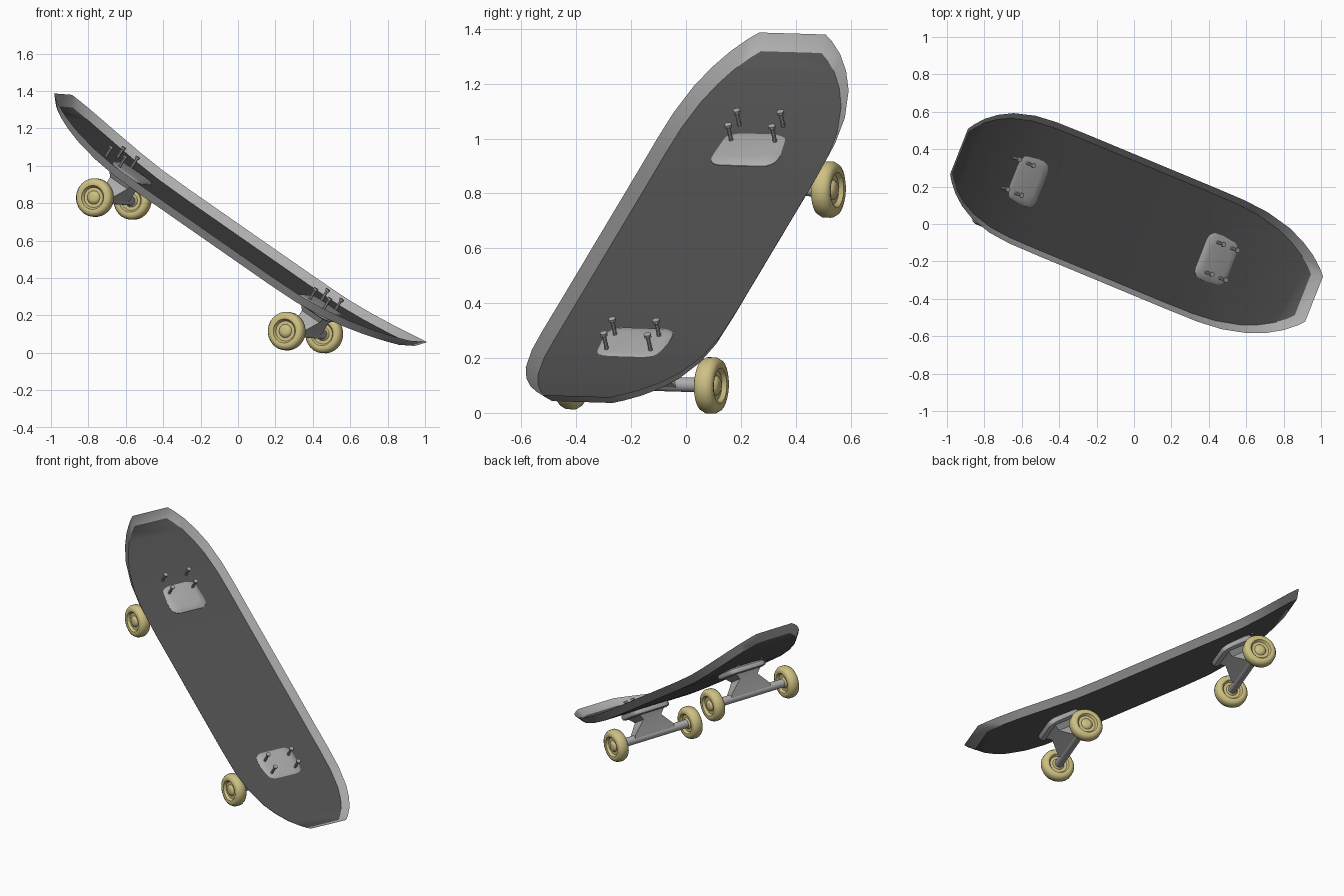
import bpy, bmesh, math
from mathutils import Matrix, Vector

cube = bpy.data.objects.get("Cube")
if cube:
    bpy.data.objects.remove(cube, do_unlink=True)

# Board frame: local x along the deck, y across it, z out of its top
along = Vector((0.777, -0.323, -0.541)).normalized()
up = along.cross(Vector((0.365, 0.931, -0.027))).normalized()
across = up.cross(along)
FRAME = Matrix.Translation((-0.062, 0.02, 0.612)) @ Matrix((along, across, up)).transposed().to_4x4()


def material(name, color):
    m = bpy.data.materials.new(name)
    m.use_nodes = True
    m.diffuse_color = (*color, 1)
    m.node_tree.nodes["Principled BSDF"].inputs["Base Color"].default_value = (*color, 1)
    return m


DARK = material("dark grey grip", (0.085, 0.085, 0.085))
GREY = material("light grey metal", (0.42, 0.42, 0.42))
CREAM = material("pale yellow rubber", (0.62, 0.53, 0.23))


def finish(name, bm, mats, smooth=True):
    mesh = bpy.data.meshes.new(name)
    bm.to_mesh(mesh)
    bm.free()
    obj = bpy.data.objects.new(name, mesh)
    bpy.context.collection.objects.link(obj)
    for m in mats:
        mesh.materials.append(m)
    obj.matrix_world = FRAME
    if smooth:
        bpy.ops.object.select_all(action='DESELECT')
        obj.select_set(True)
        bpy.context.view_layer.objects.active = obj
        bpy.ops.object.shade_smooth_by_angle(angle=math.radians(40))
    return obj


def loft(name, rings, mat):
    """Skin a list of closed rings and cap both ends."""
    bm = bmesh.new()
    rows = [[bm.verts.new(p) for p in ring] for ring in rings]
    n = len(rows[0])
    for a, b in zip(rows, rows[1:]):
        for i in range(n):
            j = (i + 1) % n
            bm.faces.new((a[i], a[j], b[j], b[i]))
    bm.faces.new(rows[0])
    bm.faces.new(rows[-1])
    bmesh.ops.recalc_face_normals(bm, faces=bm.faces)
    return finish(name, bm, [mat])


def lathe(name, profile, center, axis, mat, sides):
    """Turn (offset, radius) pairs around local axis 1 (across) or 2 (up)."""
    rings = []
    for offset, radius in profile:
        ring = []
        for k in range(sides):
            a = math.tau * k / sides
            c, s = radius * math.cos(a), radius * math.sin(a)
            p = (c, offset, s) if axis == 1 else (c, s, offset)
            ring.append(Vector(center) + Vector(p))
        rings.append(ring)
    return loft(name, rings, mat)


# Deck: open tray with a dark floor, upturned ends and a flared light rim
HALF = [(0.45, 0.35), (0.65, 0.348), (0.8, 0.336), (0.95, 0.303), (1.05, 0.262),
        (1.13, 0.215), (1.19, 0.165), (1.222, 0.13)]
STATIONS = [(-x, y) for x, y in reversed(HALF)] + HALF


def kick(x):
    return -0.012 + 0.095 * (max(abs(x) - 0.5, 0) / 0.68) ** 2


def build_deck():
    bm = bmesh.new()
    floor, rim = [], []
    for side in (1, -1):
        fx = [(x * 0.965, y * 0.91 * side) for x, y in STATIONS]
        floor.append([bm.verts.new((x + 0.008, y, kick(x))) for x, y in fx])
        rim.append([bm.verts.new((x + 0.008, y * side, kick(x * 0.98) + 0.048)) for x, y in STATIONS])
    for i in range(len(STATIONS) - 1):
        bm.faces.new((floor[1][i], floor[1][i + 1], floor[0][i + 1], floor[0][i]))
    loop_in = floor[0] + floor[1][::-1]
    loop_out = rim[0] + rim[1][::-1]
    n = len(loop_in)
    for i in range(n):
        j = (i + 1) % n
        f = bm.faces.new((loop_in[i], loop_in[j], loop_out[j], loop_out[i]))
        f.material_index = 1
    finish("deck", bm, [DARK, GREY])


build_deck()


def rectangle(x, hx, hy, z):
    return [(x + sx * hx, sy * hy, z) for sx, sy in ((-1, -1), (1, -1), (1, 1), (-1, 1))]


def rounded_ring(x, hx, hy, r, z, steps=4):
    ring = []
    for q, (sx, sy) in enumerate(((1, 1), (-1, 1), (-1, -1), (1, -1))):
        for k in range(steps + 1):
            a = (q + k / steps) * math.pi / 2
            ring.append((x + sx * (hx - r) + r * math.cos(a),
                         sy * (hy - r) + r * math.sin(a), z))
    return ring


# Wheel cross-section: rounded tread, recessed face, raised hub
FACE = [(0.034, 0.012), (0.033, 0.022), (0.026, 0.032), (0.02, 0.036), (0.02, 0.054),
        (0.035, 0.064), (0.038, 0.078), (0.031, 0.094), (0.015, 0.103)]
WHEEL = [(-o, r) for o, r in FACE] + FACE[::-1]
AXLE_Z = -0.175

for end, x, bolt_shift in (("upper", -0.66, -0.085), ("lower", 0.66, 0.0)):
    # Base plate with a softly domed top
    layers = ((0.1, -0.042), (0.112, -0.036), (0.115, -0.022), (0.112, -0.008), (0.1, 0.0), (0.07, 0.004))
    loft(end + "_base_plate",
         [rounded_ring(x, h, h + 0.018, 0.05, z) for h, z in layers], GREY)

    # Hanger flaring from the neck down to the axle
    loft(end + "_hanger", [rectangle(x, 0.08, 0.095, -0.035), rectangle(x, 0.06, 0.065, -0.075),
                           rectangle(x, 0.035, 0.14, -0.15), rectangle(x, 0.022, 0.15, -0.185)], GREY)
    lathe(end + "_axle", [(-0.25, 0.027), (0.25, 0.027)], (x, 0, AXLE_Z), 1, GREY, 16)

    for side, y in (("right", -0.274), ("left", 0.274)):
        lathe(f"{end}_{side}_wheel", WHEEL, (x, y, AXLE_Z), 1, CREAM, 28)

    # Bolts standing up through the deck
    for i, (sx, sy) in enumerate(((-1, -1), (1, -1), (1, 1), (-1, 1))):
        base = (x + bolt_shift + sx * 0.048, sy * 0.086, 0.0)
        lathe(f"{end}_bolt_{i + 1}", [(0.0, 0.008), (0.058, 0.008), (0.06, 0.014), (0.072, 0.014)],
              base, 2, GREY, 8)
